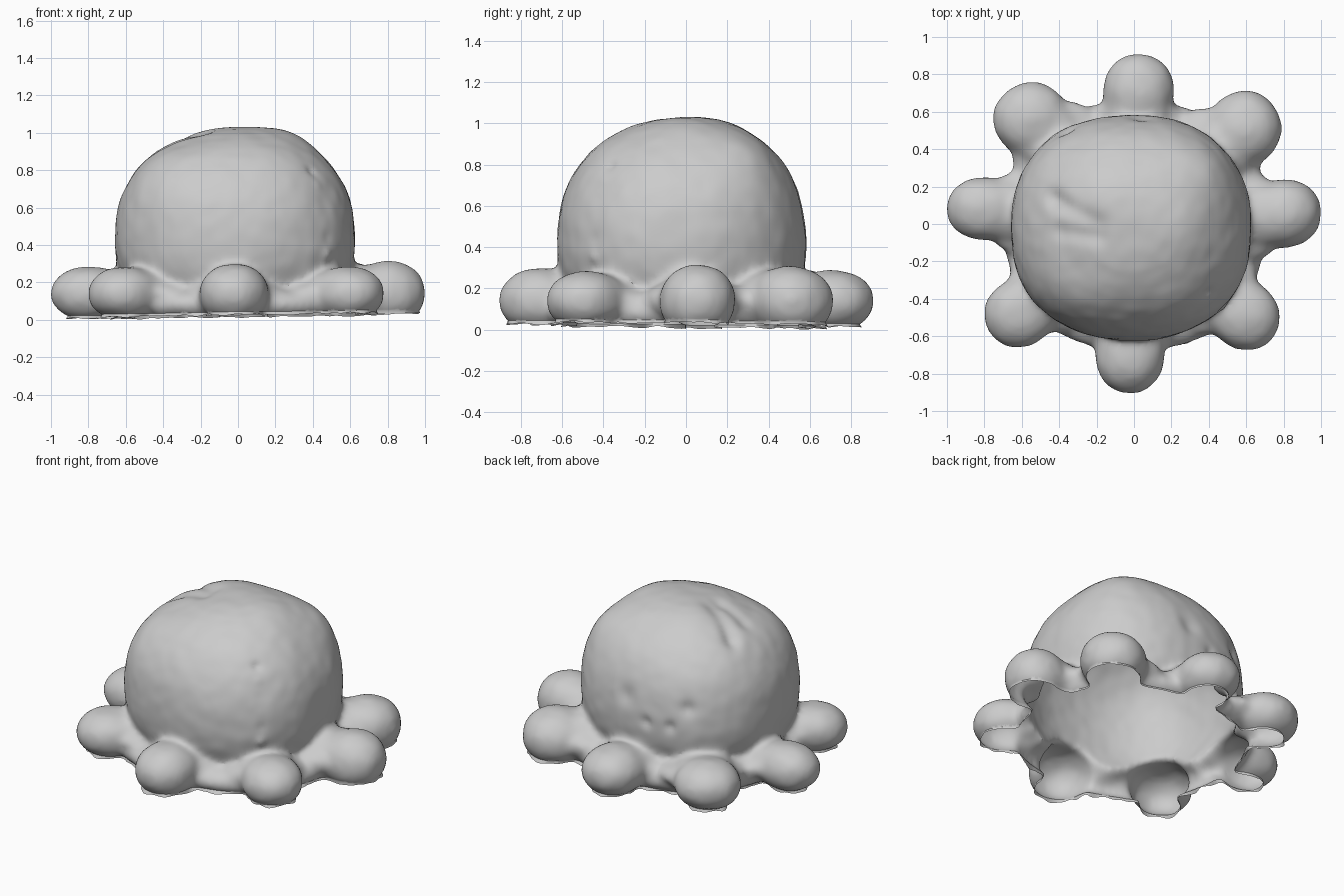
import bpy, bmesh, math
from mathutils import Vector, noise

if "Cube" in bpy.data.objects:
    bpy.data.objects.remove(bpy.data.objects["Cube"])

grey = bpy.data.materials.new("soft grey plush")
grey.use_nodes = True
colour = (0.6, 0.6, 0.6, 1)
grey.diffuse_color = colour
grey.node_tree.nodes["Principled BSDF"].inputs["Base Color"].default_value = colour

body = bmesh.new()


def blob(centre, size, power=2.0, turn=0.0, lower=None):
    """Rounded superellipsoid; lower sets a different half height underneath."""
    made = bmesh.ops.create_uvsphere(body, u_segments=48, v_segments=24, radius=1)
    c, s = math.cos(turn), math.sin(turn)
    for v in made["verts"]:
        p = v.co / sum(abs(k) ** power for k in v.co) ** (1 / power)
        x, y = p.x * size[0], p.y * size[1]
        z = p.z * (lower if lower and p.z < 0 else size[2])
        v.co = Vector(centre) + Vector((x * c - y * s, x * s + y * c, z))


# Head and the skirt that joins the arms
blob((-0.015, -0.02, 0.42), (0.645, 0.605, 0.605), power=2.25, lower=0.5)
blob((0, -0.01, 0.08), (0.7, 0.67, 0.14), power=2.3)

# Eight stubby arms: tip position, half width, top height
arms = [(0.03, 0.91, 0.19, 0.285), (0.74, 0.64, 0.2, 0.305),
        (1.0, 0.07, 0.185, 0.31), (0.74, -0.61, 0.185, 0.28),
        (-0.03, -0.905, 0.185, 0.295), (-0.76, -0.59, 0.185, 0.28),
        (-1.0, 0.1, 0.17, 0.28), (-0.69, 0.7, 0.2, 0.285)]
# Each arm is a tip, a neck and a wide flat root
sections = [(0.2, 0.205, 1.0, 0), (0.32, 0.25, 0.98, 0.02), (0.4, 0.2, 1.35, 0.07)]
for x, y, wide, top in arms:
    angle, reach = math.atan2(y, x), math.hypot(x, y)
    for back, length, spread, drop in sections:
        r = reach - back
        blob((r * math.cos(angle), r * math.sin(angle), 0.14),
             (length, wide * spread, top - drop - 0.135), power=2.1, turn=angle)

mesh = bpy.data.meshes.new("octopus_shell")
body.to_mesh(mesh)
body.free()
shell = bpy.data.objects.new("octopus_shell", mesh)
bpy.context.collection.objects.link(shell)

# Fuse the parts and soften the joins
fuse = shell.modifiers.new("fuse", 'REMESH')
fuse.mode = 'VOXEL'
fuse.voxel_size = 0.018
soft = shell.modifiers.new("soften", 'SMOOTH')
soft.factor = 0.5
soft.iterations = 22
graph = bpy.context.evaluated_depsgraph_get()
fused = bpy.data.meshes.new_from_object(shell.evaluated_get(graph))
shell.modifiers.clear()
shell.data = fused

bm = bmesh.new()
bm.from_mesh(fused)


def on_head(degrees, z, r=0.6):
    a = math.radians(degrees)
    return Vector((r * math.cos(a), r * math.sin(a), z))


# Face dents: position, radius, depth
marks = [(on_head(86, 0.57), 0.06, -0.022), (on_head(126, 0.55), 0.05, -0.022),
         (on_head(101, 0.43), 0.035, -0.016), (on_head(116, 0.43), 0.035, -0.016)]
# Boxy shoulders and uneven crown
marks += [(Vector((0.38, 0.32, 0.85)), 0.2, 0.04), (Vector((-0.42, -0.38, 0.78)), 0.18, 0.02),
          (Vector((0.25, 0.0, 1.0)), 0.18, 0.025), (Vector((-0.12, 0.2, 1.0)), 0.16, 0.015),
          (Vector((-0.25, -0.22, 0.98)), 0.16, -0.02)]
# Folds on the crown and the stitched seam, as rows of small marks
for i in range(6):
    t = i / 5
    marks.append((Vector((-0.43 + 0.25 * t, 0.14 - 0.14 * t, 0.88 + 0.1 * t)), 0.05, -0.022))
    marks.append((Vector((-0.4 + 0.22 * t, -0.04 - 0.03 * t, 0.9 + 0.1 * t)), 0.05, -0.014))
    marks.append((on_head(-43, 0.35 + 0.45 * t, 0.64 - 0.1 * t), 0.03, 0.012 * (-1) ** i))

bm.normal_update()
moves = []
for v in bm.verts:
    push = 0.003 * noise.noise(v.co * 12) + 0.006 * noise.noise(v.co * 4)
    for place, size, depth in marks:
        d = (v.co - place).length_squared / size ** 2
        if d < 6:
            push += depth * math.exp(-d)
    moves.append(v.co + v.normal * push)
for v, co in zip(bm.verts, moves):
    v.co = co

# Open, slightly tilted underside with an uneven hem
bmesh.ops.bisect_plane(bm, geom=bm.verts[:] + bm.edges[:] + bm.faces[:],
                       plane_co=(0, 0, 0.035), plane_no=(-0.015, 0.01, 1),
                       clear_inner=True)
hem = [e for e in bm.edges if e.is_boundary]
out = bmesh.ops.extrude_edge_only(bm, edges=hem)["geom"]
for v in [g for g in out if isinstance(g, bmesh.types.BMVert)]:
    ragged = noise.noise(v.co * 14)
    side = Vector((v.co.x, v.co.y, 0)).normalized()
    v.co += side * (0.006 + 0.02 * ragged)
    v.co.z = max(0, v.co.z - 0.015 - 0.01 * ragged)
bm.to_mesh(fused)
bm.free()

fused.materials.clear()
fused.materials.append(grey)
bpy.ops.object.select_all(action='DESELECT')
shell.select_set(True)
bpy.context.view_layer.objects.active = shell
bpy.ops.object.shade_smooth_by_angle(angle=math.radians(50))
